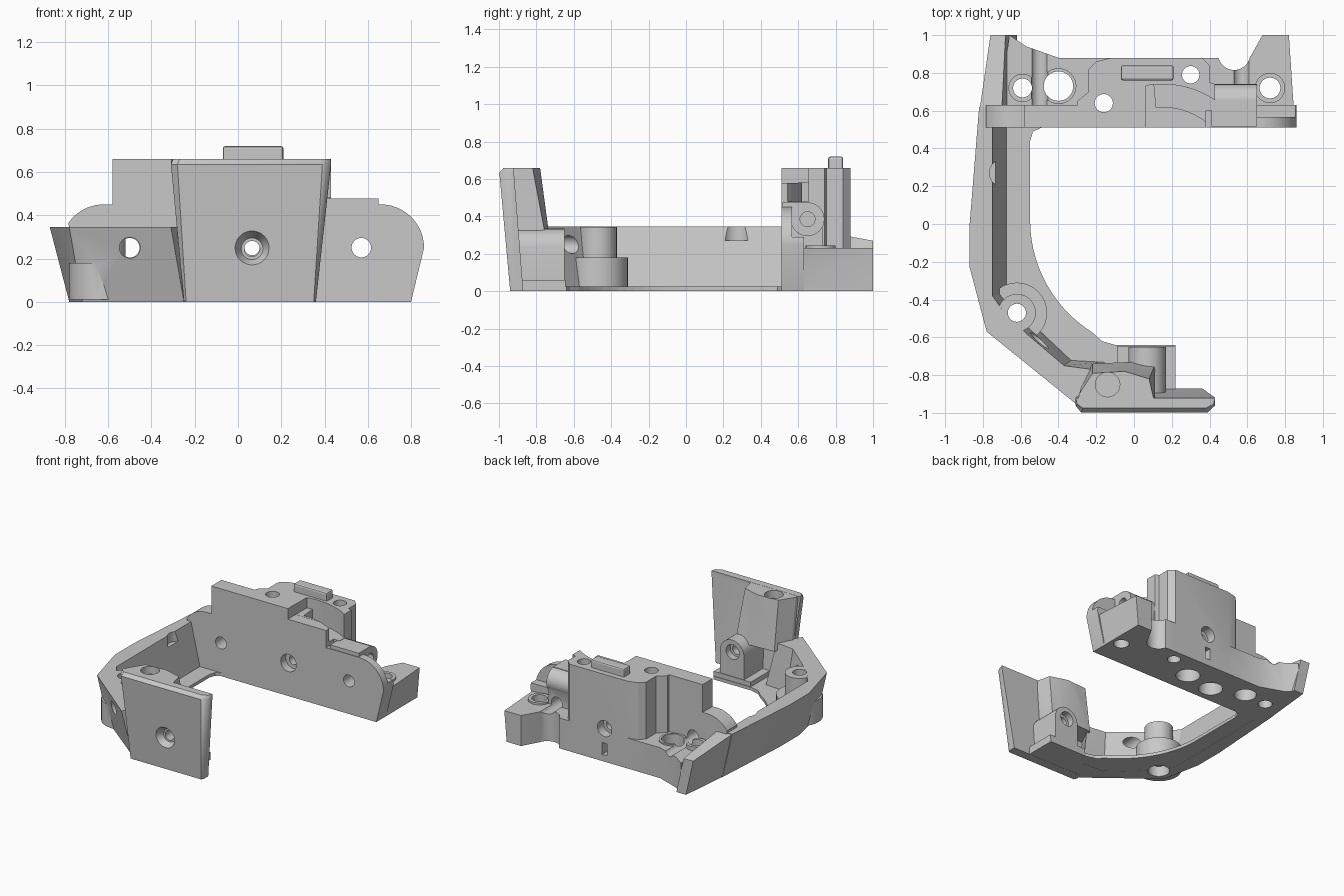
import bpy, bmesh
from math import sin, cos, radians

cube = bpy.data.objects.get("Cube")
if cube:
    bpy.data.objects.remove(cube, do_unlink=True)

grey = bpy.data.materials.new("plain_grey")
grey.use_nodes = True
COLOUR = (0.58, 0.58, 0.58, 1)
grey.diffuse_color = COLOUR
grey.node_tree.nodes["Principled BSDF"].inputs["Base Color"].default_value = COLOUR


def arc(cx, cy, r, a0, a1, n=12):
    angles = [radians(a0 + (a1 - a0) * i / n) for i in range(n + 1)]
    return [(cx + r * cos(a), cy + r * sin(a)) for a in angles]


def loft(name, low, high):
    """Solid between two matching 3D outlines."""
    bm = bmesh.new()
    a = [bm.verts.new(p) for p in low]
    b = [bm.verts.new(p) for p in high]
    bm.faces.new(a[::-1])
    bm.faces.new(b)
    for i in range(len(a)):
        j = (i + 1) % len(a)
        bm.faces.new((a[i], a[j], b[j], b[i]))
    bm.normal_update()
    bmesh.ops.connect_verts_nonplanar(bm, angle_limit=0.001, faces=bm.faces)
    if bm.calc_volume(signed=True) < 0:
        bmesh.ops.reverse_faces(bm, faces=bm.faces)
    mesh = bpy.data.meshes.new(name)
    bm.to_mesh(mesh)
    bm.free()
    mesh.materials.append(grey)
    ob = bpy.data.objects.new(name, mesh)
    bpy.context.collection.objects.link(ob)
    return ob


def prism(name, pts, lo, hi, axis="z"):
    place = {"x": lambda p, t: (t, p[0], p[1]),
             "y": lambda p, t: (p[0], t, p[1]),
             "z": lambda p, t: (p[0], p[1], t)}[axis]
    return loft(name, [place(p, lo) for p in pts], [place(p, hi) for p in pts])


def taper(name, low, high, z0, z1):
    return loft(name, [(x, y, z0) for x, y in low], [(x, y, z1) for x, y in high])


def box(name, x0, x1, y0, y1, z0, z1):
    return prism(name, [(x0, y0), (x1, y0), (x1, y1), (x0, y1)], z0, z1)


def rod(name, u, v, r, lo, hi, axis="z"):
    return prism(name, arc(u, v, r, 0, 360, 32)[:-1], lo, hi, axis)


def volume(mesh):
    bm = bmesh.new()
    bm.from_mesh(mesh)
    result = bm.calc_volume(signed=True)
    bm.free()
    return result


def combine(ob, others, operation):
    """Apply booleans, taking the first solver that gives a sound volume."""
    for other in others:
        before, start = ob.data.copy(), volume(ob.data)
        low, high = (0.99, 9) if operation == "UNION" else (0.6, 1.01)
        for solver in ("EXACT", "MANIFOLD", "FLOAT"):
            mod = ob.modifiers.new("combine", "BOOLEAN")
            mod.operation = operation
            mod.solver = solver
            mod.object = other
            bpy.context.view_layer.objects.active = ob
            bpy.ops.object.modifier_apply(modifier=mod.name)
            if low * start <= volume(ob.data) <= high * start:
                break
            ob.data = before.copy()
        bpy.data.objects.remove(other, do_unlink=True)


def finish(ob):
    bpy.ops.object.select_all(action="DESELECT")
    ob.select_set(True)
    bpy.context.view_layer.objects.active = ob
    bpy.ops.object.shade_smooth_by_angle(angle=radians(30))


# Rear block: stepped wall with rounded shoulders, thinner at the right end
wall = ([(-0.74, 0), (0.8, 0)] + arc(0.66, 0.25, 0.2, 0, 90)
        + [(0.43, 0.45), (0.38, 0.45), (0.38, 0.58), (0.06, 0.58), (0.06, 0.66),
           (-0.58, 0.66), (-0.58, 0.45)] + arc(-0.62, 0.25, 0.2, 90, 145))
rear = prism("rear_block", wall, 0.51, 0.63, "y")
combine(rear, [box("shoulder_cut", 0.435, 1, 0.567, 0.7, 0.29, 0.5)], "DIFFERENCE")

# Flange with horn and scoop, tall body, bosses and cross barrel
scoop = arc(0.53, 0.9, 0.085, 345, 195)
flange_low = [(-0.72, 0.55), (0.8, 0.55), (0.8, 1), (0.68, 1)] + scoop + [
    (0.42, 0.88), (-0.4, 0.88), (-0.57, 0.94), (-0.66, 1)]
flange_high = [(-0.72, 0.55), (0.85, 0.55), (0.82, 1), (0.68, 1)] + flange_low[4:]
body = [(-0.3, 0.6), (-0.3, 0.65), (-0.24, 0.7), (-0.24, 0.82), (-0.2, 0.86), (-0.12, 0.88),
        (0.36, 0.88), (0.4, 0.84), (0.4, 0.75), (0.43, 0.74), (0.43, 0.6)]
combine(rear, [
    taper("flange", flange_low, flange_high, 0, 0.23),
    prism("body", body, 0.002, 0.66),
    rod("boss_left", -0.59, 0.72, 0.075, 0.1, 0.26),
    rod("boss_middle", -0.4, 0.73, 0.095, 0.1, 0.24),
    rod("boss_right", 0.72, 0.72, 0.08, 0.1, 0.245),
    rod("barrel", 0.65, 0.385, 0.09, 0.42, 0.65, "x"),
    box("barrel_saddle", 0.41, 0.64, 0.56, 0.73, 0.2, 0.37),
    box("barrel_pad", 0.41, 0.65, 0.515, 0.66, 0.4, 0.478),
], "UNION")

# Curved step and groove in the top, then all holes
step = [(0.06, 0.48), (0.55, 0.48)] + arc(0.15, 0.24, 0.5, 50, 100)
groove = arc(0.15, 0.24, 0.5, 50, 95) + arc(0.15, 0.24, 0.38, 95, 50)
cuts = [prism("step_cut", step, 0.581, 0.8), prism("groove_cut", groove, 0.481, 0.6)]
for x, y, r in ((-0.59, 0.72, 0.05), (-0.4, 0.73, 0.078), (-0.16, 0.64, 0.048),
                (0.3, 0.79, 0.046), (0.72, 0.72, 0.055)):
    cuts.append(rod("vertical_hole", x, y, r, -0.1, 0.9))
for x, y in ((-0.16, 0.64), (0.08, 0.68)):
    cuts.append(rod("underside_pocket", x, y, 0.085, -0.1, 0.12))
for x in (-0.5, 0.57):
    cuts.append(rod("wall_hole", x, 0.25, 0.045, 0.4, 1.1, "y"))
cuts += [rod("centre_hole", 0.065, 0.25, 0.035, 0.4, 1.1, "y"),
         rod("front_counterbore", 0.065, 0.25, 0.065, 0.4, 0.57, "y"),
         rod("back_counterbore", 0.065, 0.25, 0.06, 0.81, 1.1, "y"),
         rod("barrel_bore", 0.65, 0.385, 0.04, 0.6, 0.8, "x"),
         box("back_slot", 0.045, 0.085, 0.8, 1, 0.05, 0.14)]
combine(rear, cuts, "DIFFERENCE")
finish(rear)

# Raised key on the rear block
key = box("locating_key", -0.07, 0.21, 0.76, 0.84, 0.64, 0.72)
bevel = key.modifiers.new("bevel", "BEVEL")
bevel.width = 0.012
bevel.segments = 2

# Side arm: leaning wall that wraps around the corner
outer_low = [(-0.74, 0.62), (-0.78, 0), (-0.78, -0.23), (-0.72, -0.53), (-0.25, -0.9)]
inner_low = [(-0.15, -0.73), (-0.33, -0.72), (-0.5, -0.56), (-0.62, -0.43), (-0.67, -0.36),
             (-0.67, 0.62)]
outer_high = [(-0.82, 0.62), (-0.87, 0), (-0.87, -0.23), (-0.78, -0.57), (-0.31, -0.95)]
inner_high = [(-0.22, -0.77), (-0.37, -0.75), (-0.57, -0.58), (-0.7, -0.45), (-0.75, -0.38),
              (-0.75, 0.62)]
arm = taper("side_arm", outer_low + inner_low, outer_high + inner_high, 0, 0.345)
combine(arm, [rod("boss_upper", -0.62, -0.47, 0.1, 0.01, 0.344),
              rod("boss_lower", -0.62, -0.47, 0.16, 0.01, 0.18)], "UNION")
combine(arm, [rod("boss_hole", -0.62, -0.47, 0.048, -0.1, 0.5),
              rod("boss_counterbore", -0.62, -0.47, 0.075, -0.1, 0.08),
              rod("arm_hole", -0.5, 0.25, 0.048, -1.1, -0.55, "y"),
              rod("scallop", -0.69, 0.27, 0.075, 0.27, 0.5)], "DIFFERENCE")
finish(arm)

# Tail of the arm behind the rear wall
tail = loft("arm_tail",
            [(-0.74, 0.6, 0), (-0.7, 1, 0), (-0.62, 1, 0), (-0.62, 0.6, 0)],
            [(-0.818, 0.6, 0.344), (-0.76, 1, 0.27), (-0.68, 1, 0.27), (-0.7, 0.6, 0.344)])
combine(tail, [rod("tail_hole", -0.59, 0.72, 0.05, -0.1, 0.5),
               rod("tail_clearance", -0.59, 0.72, 0.075, 0.255, 0.6)], "DIFFERENCE")

# Thin floor ledge along the inside of the arm
ledge_pts = ([(-0.73, 0.6), (-0.49, 0.6), (-0.49, 0.51), (-0.535, 0.49), (-0.55, 0.44)]
             + arc(0.15, 0.02, 0.7, 180, 238, 14)
             + [(-0.17, -0.62), (-0.1, -0.64), (0.22, -0.64), (0.22, -0.9), (-0.25, -0.89),
                (-0.71, -0.53), (-0.77, -0.2), (-0.77, 0)])
ledge = prism("floor_ledge", ledge_pts, 0.001, 0.025)
combine(ledge, [rod("ledge_hole", -0.62, -0.47, 0.075, -0.1, 0.1)], "DIFFERENCE")

# Front plate: leaning shield with chamfered sides
plate_low = [(-0.25, -0.92), (-0.24, -0.94), (0.35, -0.94), (0.36, -0.92), (0.36, -0.87),
             (-0.25, -0.87)]
plate_mid = [(-0.31, -0.96), (-0.28, -0.998), (0.39, -0.998), (0.43, -0.96), (0.43, -0.92),
             (-0.31, -0.92)]
plate_high = [(-0.3, -0.955), (-0.27, -0.975), (0.38, -0.975), (0.42, -0.955), (0.43, -0.92),
              (-0.31, -0.92)]
plate = taper("front_plate", plate_low, plate_mid, 0, 0.635)

# Block behind the plate, foot and arched lug
block_low = [(-0.28, -0.93), (-0.28, -0.86), (-0.22, -0.74), (-0.02, -0.73), (0.11, -0.75),
             (0.11, -0.93)]
block_high = [(-0.3, -0.95), (-0.29, -0.9), (-0.22, -0.79), (-0.05, -0.78), (0.08, -0.82),
              (0.11, -0.95)]
lug = [(-0.03, 0.01), (0.17, 0.01)] + arc(0.07, 0.235, 0.1, 0, 180)
combine(plate, [taper("plate_rim", plate_mid, plate_high, 0.635, 0.66),
                taper("block", block_low, block_high, 0.29, 0.659),
                box("foot", -0.09, 0.22, -0.9, -0.645, 0.002, 0.06),
                prism("lug", lug, -0.92, -0.65, "y")], "UNION")
funnel = loft("countersink", [(x, -1.03, z) for x, z in arc(0.065, 0.245, 0.115, 0, 360, 32)[:-1]],
              [(x, -0.91, z) for x, z in arc(0.065, 0.245, 0.05, 0, 360, 32)[:-1]])
combine(plate, [rod("plate_hole", 0.065, 0.245, 0.036, -1.1, -0.5, "y"), funnel,
                rod("lug_counterbore", 0.065, 0.245, 0.055, -0.7, -0.5, "y"),
                rod("block_socket", -0.14, -0.85, 0.065, 0.6, 0.8)], "DIFFERENCE")
finish(plate)
